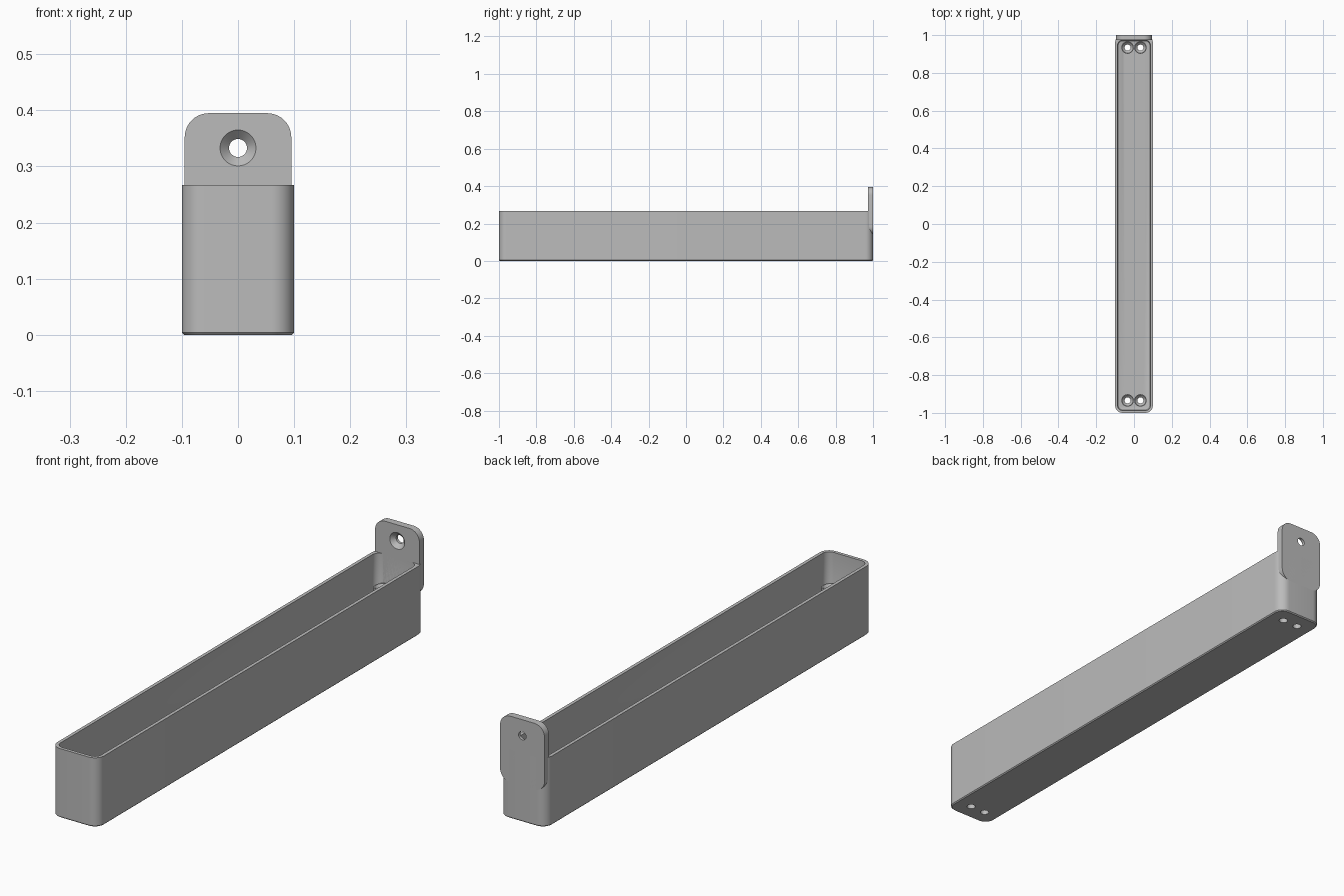
import bpy, bmesh, math
from mathutils import Matrix

cube = bpy.data.objects.get("Cube")
if cube:
    bpy.data.objects.remove(cube)

grey = bpy.data.materials.new("plain_grey")
grey.use_nodes = True
GREY = (0.5, 0.5, 0.5, 1)
grey.diffuse_color = GREY
grey.node_tree.nodes["Principled BSDF"].inputs["Base Color"].default_value = GREY


def rounded_rect(x0, x1, y0, y1, radius, z, steps=10):
    """Counter-clockwise loop of a rectangle with round corners."""
    corners = [(x1, y1, -1, -1), (x0, y1, 1, -1), (x0, y0, 1, 1), (x1, y0, -1, 1)]
    loop = []
    for quarter, (x, y, sx, sy) in enumerate(corners):
        for i in range(steps + 1):
            a = math.pi / 2 * (quarter + i / steps)
            loop.append((x + sx * radius + radius * math.cos(a),
                         y + sy * radius + radius * math.sin(a), z))
    return loop


def circle(radius, z, sides=40):
    return [(radius * math.cos(2 * math.pi * i / sides),
             radius * math.sin(2 * math.pi * i / sides), z) for i in range(sides)]


def loft(name, loops, cyclic=False, matrix=Matrix()):
    """Skin a stack of loops, capping the ends or joining them in a ring."""
    bm = bmesh.new()
    rings = [[bm.verts.new(p) for p in loop] for loop in loops]
    pairs = list(zip(rings, rings[1:]))
    if cyclic:
        pairs.append((rings[-1], rings[0]))
    else:
        bm.faces.new(rings[0][::-1])
        bm.faces.new(rings[-1])
    for a, b in pairs:
        n = len(a)
        for i in range(n):
            j = (i + 1) % n
            bm.faces.new((a[i], a[j], b[j], b[i]))
    bmesh.ops.recalc_face_normals(bm, faces=bm.faces)
    bm.transform(matrix)
    mesh = bpy.data.meshes.new(name)
    bm.to_mesh(mesh)
    bm.free()
    mesh.materials.append(grey)
    obj = bpy.data.objects.new(name, mesh)
    bpy.context.collection.objects.link(obj)
    return obj


def activate(obj):
    bpy.ops.object.select_all(action='DESELECT')
    obj.select_set(True)
    bpy.context.view_layer.objects.active = obj


def cut(obj, cutter):
    cutter.hide_render = True
    mod = obj.modifiers.new("hole", 'BOOLEAN')
    mod.operation = 'DIFFERENCE'
    mod.solver = 'EXACT'
    mod.object = cutter
    activate(obj)
    bpy.ops.object.modifier_apply(modifier=mod.name)
    bpy.data.objects.remove(cutter)


W, H, R, WALL = 0.1, 0.267, 0.04, 0.013
TAB_Y, HOLE, SINK = 0.973, 0.016, 0.032


def outer(inset, z):
    return rounded_rect(-W + inset, W - inset, -1 + inset, 1 - inset, R - inset, z)


def inner(inset, z):
    d = WALL + inset
    return rounded_rect(-W + d, W - d, -1 + d, TAB_Y - inset, R - d, z)


# Long open tray with a softened base and a small fillet inside
tray = loft("tray", [outer(0.004, 0), outer(0, 0.004), outer(0, H),
                     inner(0, H), inner(0, WALL + 0.008),
                     inner(0.003, WALL + 0.002), inner(0.008, WALL)])
parts = [tray]

# Hollow screw posts, a pair at each end
for side, sx in (("right", -1), ("left", 1)):
    for end, sy in (("front", -1), ("back", 1)):
        place = Matrix.Translation((sx * 0.034, sy * 0.934, 0))
        cut(tray, loft("cutter", [circle(HOLE, -0.1), circle(HOLE, 0.1)], matrix=place))
        parts.append(loft(f"post_{end}_{side}", [
            circle(0.033, WALL / 2), circle(0.033, 0.16), circle(0.029, 0.16),
            circle(HOLE, 0.147), circle(HOLE, WALL / 2)], True, place))

# Upright mounting tab with a countersunk screw hole
upright = Matrix.Rotation(math.pi / 2, 4, 'X')
tab = loft("mounting_tab", [rounded_rect(-0.095, 0.095, 0.139, 0.395, 0.043, z)
                            for z in (-1, -TAB_Y)], matrix=upright)
place = Matrix.Translation((0, 0, 0.333)) @ upright
cut(tab, loft("cutter", [circle(HOLE, -1.1), circle(HOLE, -TAB_Y - 0.016),
                         circle(SINK, -TAB_Y), circle(SINK, -0.9)], matrix=place))
parts.append(tab)

for obj in parts:
    activate(obj)
    bpy.ops.object.shade_smooth_by_angle(angle=math.radians(30))
